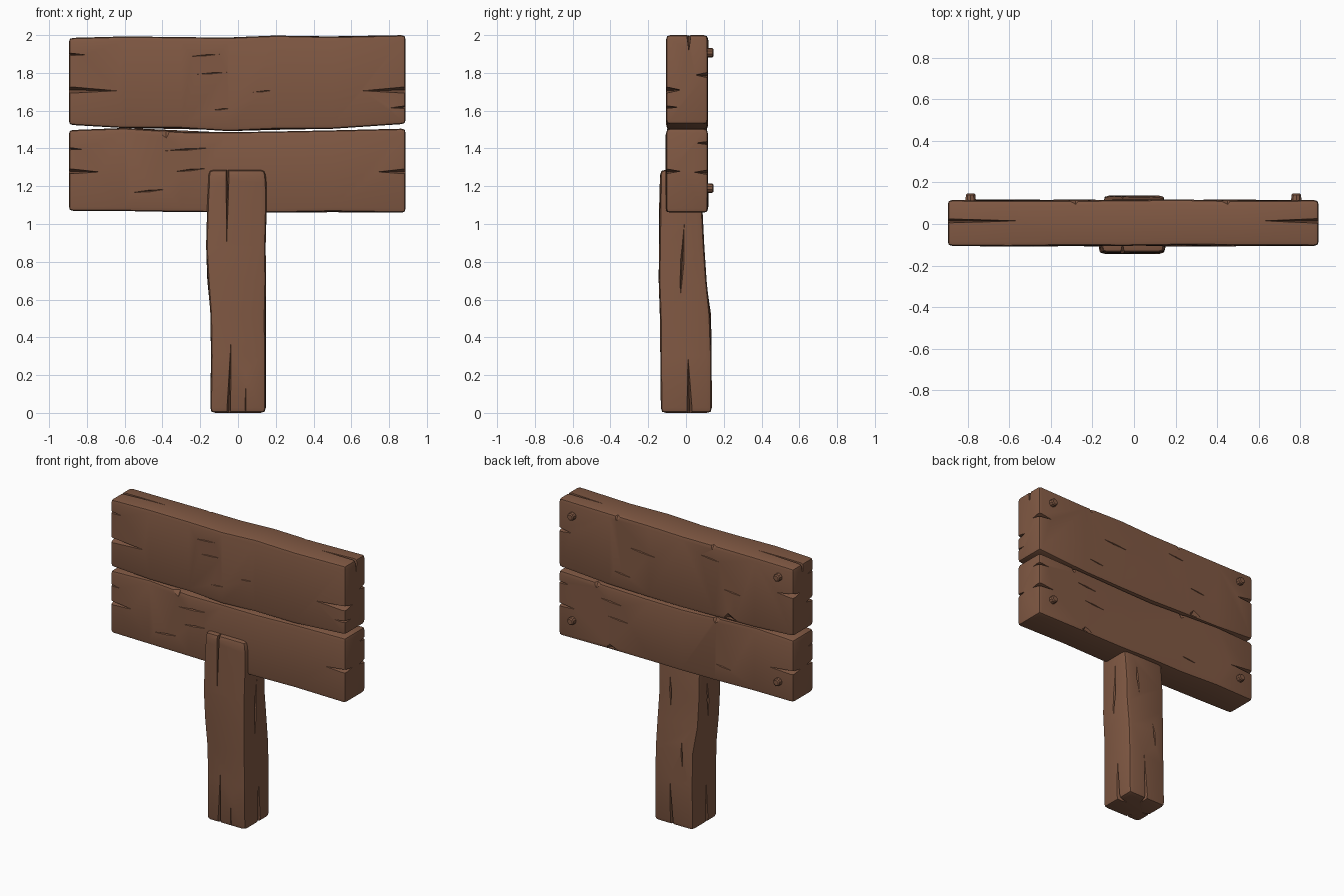
import bpy, bmesh, math, random
from mathutils import Vector, Matrix

random.seed(4)
if "Cube" in bpy.data.objects:
    bpy.data.objects.remove(bpy.data.objects["Cube"])

wood = bpy.data.materials.new("brown wood")
wood.use_nodes = True
BROWN = (0.22, 0.10, 0.057, 1)
wood.diffuse_color = BROWN
wood.node_tree.nodes["Principled BSDF"].inputs["Base Color"].default_value = BROWN


def to_object(name, bm):
    bmesh.ops.recalc_face_normals(bm, faces=bm.faces)
    mesh = bpy.data.meshes.new(name)
    bm.to_mesh(mesh)
    bm.free()
    mesh.materials.append(wood)
    obj = bpy.data.objects.new(name, mesh)
    bpy.context.collection.objects.link(obj)
    return obj


def timber(name, stations, place, bevel, wobble=0.004):
    """Loft a rough beam through (t, a0, a1, b0, b1) rectangles, then round its edges."""
    bm = bmesh.new()
    rings = []
    for i, (t, a0, a1, b0, b1) in enumerate(stations):
        j = wobble if 0 < i < len(stations) - 1 else 0
        corners = ((a0, b0), (a1, b0), (a1, b1), (a0, b1))
        rings.append([bm.verts.new(place(t, a + random.uniform(-j, j), b + random.uniform(-j, j)))
                      for a, b in corners])
    for r, s in zip(rings, rings[1:]):
        for k in range(4):
            n = (k + 1) % 4
            bm.faces.new((r[k], r[n], s[n], s[k]))
    bm.faces.new(rings[0])
    bm.faces.new(rings[-1])
    bmesh.ops.recalc_face_normals(bm, faces=bm.faces)
    sharp = [e for e in bm.edges if e.calc_face_angle(0) > 0.9]
    bmesh.ops.bevel(bm, geom=sharp, offset=bevel, segments=2, profile=0.6, affect='EDGES')
    return to_object(name, bm)


def crack(mouth, tip, side, depth):
    """Splitting wedge, wide at the mouth and closing at the tip."""
    m, s = Vector(mouth), Vector(side)
    return [m + s, m - s, m + Vector(depth), Vector(tip)]


def grain(centre, along, side, depth):
    """Shallow sliver pointed at both ends."""
    c, l, s = Vector(centre), Vector(along), Vector(side)
    return [c + l, c - l, c + s, c - s, c + Vector(depth)]


def carve(obj, wedges):
    """Cut all the wedges out of a timber and shade it."""
    bm = bmesh.new()
    for points in wedges:
        verts = [bm.verts.new(p) for p in points]
        bmesh.ops.convex_hull(bm, input=verts)
    cutter = to_object("crack_cutter", bm)
    cutter.hide_render = True
    mod = obj.modifiers.new("cracks", 'BOOLEAN')
    mod.operation = 'DIFFERENCE'
    mod.solver = 'EXACT'
    mod.use_self = True
    mod.object = cutter
    graph = bpy.context.evaluated_depsgraph_get()
    result = bpy.data.meshes.new_from_object(obj.evaluated_get(graph))
    obj.modifiers.clear()
    obj.data = result
    bpy.data.objects.remove(cutter)
    smooth(obj)


def smooth(obj):
    bpy.ops.object.select_all(action='DESELECT')
    obj.select_set(True)
    bpy.context.view_layer.objects.active = obj
    bpy.ops.object.shade_smooth_by_angle(angle=math.radians(25))


FRONT, BACK = -0.105, 0.115


def board_place(t, a, b):
    return (t, a, b)


def end_split(end, z, inner, face, width=0.022, depth=0.1):
    """Crack running in from a board end (end = -1 or 1) on its front or back face."""
    out = -0.012 if face == FRONT else 0.012
    d = depth if face == FRONT else -depth
    return crack((end * 0.92, face + out, z), (end * inner, face + out / 2, z - 0.005),
                 (0, 0, width), (0, d, 0))


def edge_chip(x, z, face, down=-0.05):
    """Splinter knocked out of a long board edge."""
    o = -0.01 if face == FRONT else 0.01
    return [Vector(p) for p in ((x - 0.09, face + o, z + 0.012), (x + 0.04, face + o, z + 0.012),
                                (x, face + o, z + down), (x, face - 3 * o, z + 0.012))]


def board_grain(z0, z1, count):
    cuts = []
    for face, o in ((FRONT, 1), (BACK, -1)):
        for i in range(count):
            z = z0 + (z1 - z0) * (i + 0.5) / count
            cuts.append(grain((random.uniform(-0.5, 0.5), face - 0.006 * o, z),
                              (random.uniform(0.1, 0.2), 0, 0.012), (0, 0, 0.007), (0, 0.014 * o, 0)))
    return cuts


# Two wide boards
xs = (-0.895, -0.6, -0.3, -0.05, 0.2, 0.5, 0.887)
upper_low = (1.525, 1.51, 1.505, 1.495, 1.50, 1.505, 1.53)
upper_high = (1.985, 1.99, 1.987, 1.99, 1.995, 1.995, 2.0)
lower_low = (1.07, 1.07, 1.066, 1.064, 1.064, 1.062, 1.06)
lower_high = (1.497, 1.505, 1.492, 1.487, 1.49, 1.496, 1.505)

upper = timber("upper_board", [(x, FRONT, BACK, l, h) for x, l, h in zip(xs, upper_low, upper_high)],
               board_place, 0.022)
cuts = [end_split(-1, 1.71, 0.62, FRONT), end_split(1, 1.71, 0.64, FRONT),
        end_split(-1, 1.8, 0.76, BACK), end_split(1, 1.79, 0.78, BACK),
        end_split(1, 1.62, 0.8, FRONT, 0.012), end_split(-1, 1.9, 0.8, FRONT, 0.01),
        edge_chip(-0.28, 1.99, BACK), edge_chip(0.45, 1.995, BACK),
        edge_chip(-0.4, 1.505, BACK, 0.06)]
for end, inner in ((-1, -0.5), (1, 0.6)):
    cuts.append(crack((end * 0.92, 0.015, 2.01), (inner, 0.015, 2.0), (0, 0.014, 0), (0, 0, -0.1)))
carve(upper, cuts + board_grain(1.56, 1.94, 4))

lower = timber("lower_board", [(x, FRONT, BACK, l, h) for x, l, h in zip(xs, lower_low, lower_high)],
               board_place, 0.022)
cuts = [end_split(end, z, inner, face, w) for end, z, inner, face, w in (
    (-1, 1.28, 0.72, FRONT, 0.018), (1, 1.28, 0.72, FRONT, 0.018),
    (-1, 1.275, 0.7, BACK, 0.018), (1, 1.275, 0.75, BACK, 0.018),
    (1, 1.43, 0.8, BACK, 0.014), (-1, 1.4, 0.82, FRONT, 0.01))]
cuts += [edge_chip(-0.38, 1.492, FRONT), edge_chip(0.6, 1.50, BACK),
         edge_chip(-0.3, 1.492, BACK), edge_chip(0.5, 1.062, BACK, 0.05)]
carve(lower, cuts + board_grain(1.12, 1.45, 3))

# Crooked post: height, left and right edges, front and back edges
post = timber("post", [
    (0.0, -0.147, 0.147, -0.133, 0.137),
    (0.3, -0.145, 0.147, -0.137, 0.135),
    (0.52, -0.147, 0.146, -0.14, 0.13),
    (0.7, -0.16, 0.146, -0.142, 0.108),
    (0.88, -0.17, 0.145, -0.144, 0.1),
    (1.1, -0.165, 0.15, -0.14, 0.086),
    (1.22, -0.158, 0.148, -0.138, 0.07),
    (1.287, -0.155, 0.143, -0.136, 0.06)],
    lambda t, a, b: (a, b, t), 0.028, 0.003)
cuts = [
    crack((-0.05, -0.15, -0.02), (-0.035, -0.147, 0.45), (0.014, 0, 0), (0, 0.08, 0)),
    crack((-0.055, -0.15, 1.31), (-0.06, -0.149, 0.85), (0.012, 0, 0), (0, 0.06, 0)),
    crack((0.04, -0.148, -0.02), (0.04, -0.145, 0.34), (0.006, 0, 0), (0, 0.03, 0)),
    crack((0.16, 0.02, -0.02), (0.152, 0.01, 0.32), (0, 0.018, 0), (-0.09, 0, 0)),
    crack((-0.16, -0.02, -0.02), (-0.152, -0.01, 0.36), (0, 0.014, 0), (0.08, 0, 0)),
    crack((0.01, 0.15, -0.02), (0.03, 0.14, 0.35), (0.014, 0, 0), (0, -0.08, 0)),
    grain((0.153, -0.02, 0.8), (0, 0.012, 0.22), (0, 0.012, 0), (-0.04, 0, 0)),
    grain((-0.172, 0.0, 0.85), (0, 0.01, 0.16), (0, 0.01, 0), (0.04, 0, 0)),
    grain((0.05, 0.104, 0.9), (0.01, -0.005, 0.14), (0.01, 0, 0), (0, -0.03, 0)),
    grain((-0.06, 0.14, 0.5), (0.01, -0.01, 0.14), (0.008, 0, 0), (0, -0.03, 0)),
]
carve(post, cuts)

# Round pegs on the back, one near each board end
for x, side in ((-0.785, "right"), (0.78, "left")):
    for z, level in ((1.19, "lower"), (1.907, "upper")):
        bm = bmesh.new()
        bmesh.ops.create_cone(bm, cap_ends=True, segments=10, radius1=0.027, radius2=0.024, depth=0.05,
                              matrix=Matrix.Translation((x, 0.121, z)) @ Matrix.Rotation(-math.pi / 2, 4, 'X'))
        rim = [e for e in bm.edges if all(v.co.y > 0.14 for v in e.verts)]
        bmesh.ops.bevel(bm, geom=rim, offset=0.006, segments=1, affect='EDGES')
        smooth(to_object(f"{level}_{side}_peg", bm))
